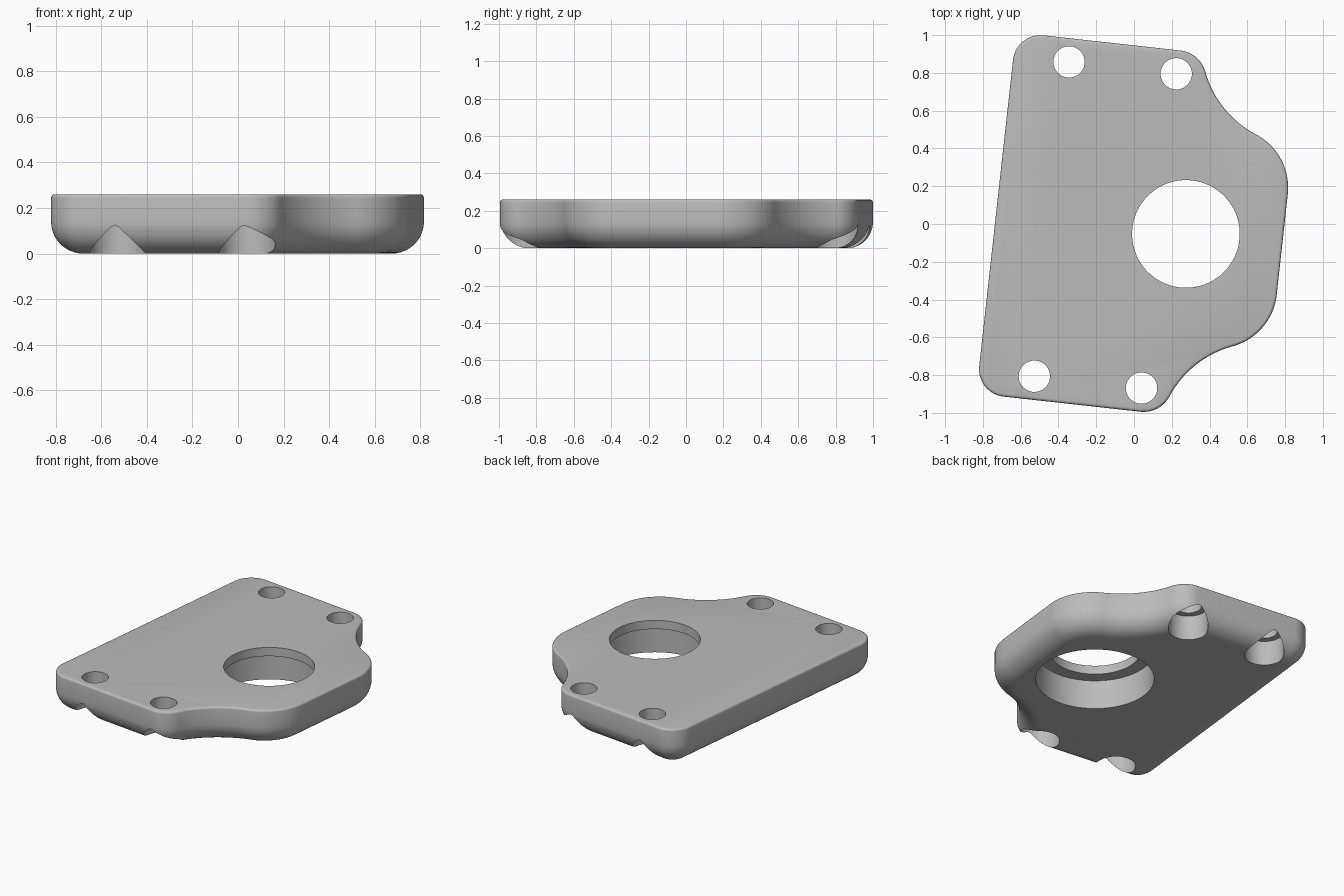
import bpy, bmesh, math
from mathutils import Vector, Matrix

cube = bpy.data.objects.get("Cube")
if cube:
    bpy.data.objects.remove(cube)

HEIGHT, FILLET, EDGE = 0.26, 0.14, 0.015
TURN = math.radians(-6.3)
HALF, MID = 0.962, -0.022      # half length and the mirror line of the plate
FRAME = Matrix.Rotation(TURN, 4, 'Z') @ Matrix.Translation((0, MID, 0))

steel = bpy.data.materials.new("plain_grey")
steel.use_nodes = True
GREY = (0.5, 0.5, 0.5, 1)
steel.diffuse_color = GREY
steel.node_tree.nodes["Principled BSDF"].inputs["Base Color"].default_value = GREY


def arc(centre, radius, start, end, steps):
    return [centre + radius * Vector((math.cos(t), math.sin(t)))
            for t in (start + (end - start) * i / steps for i in range(steps + 1))]


def angle(a, b):
    return math.atan2(b.y - a.y, b.x - a.x)


# Outline made of tangent arcs: outer corner, hollow flank, round boss
R_CORNER, R_BOSS, R_HOLLOW, R_BACK = 0.155, 0.318, 0.54, 0.146
corner = Vector((0.143, HALF - R_CORNER))
boss = Vector((0.474, 0.268))
back = Vector((-0.732 + R_BACK, HALF - R_BACK))
gap = boss - corner
ra, rb = R_CORNER + R_HOLLOW, R_BOSS + R_HOLLOW
along = (ra**2 - rb**2 + gap.length_squared) / (2 * gap.length)
side = math.sqrt(ra**2 - along**2)
e = gap.normalized()
hollow = corner + e * along + Vector((-e.y, e.x)) * side


def outline(inset):
    a1, a2 = angle(corner, hollow), angle(boss, hollow)
    b1 = angle(hollow, boss) % math.tau
    b2 = angle(hollow, corner) % math.tau
    upper = arc(boss, R_BOSS - inset, 0, a2, 20)
    upper += arc(hollow, R_HOLLOW + inset, b1, b2, 20)[1:-1]
    upper += arc(corner, R_CORNER - inset, a1, math.pi / 2, 14)
    upper += arc(back, R_BACK - inset, math.pi / 2, math.pi, 16)
    return upper + [Vector((p.x, -p.y)) for p in reversed(upper)]


def finish(name, bm):
    bm.transform(FRAME)
    bmesh.ops.recalc_face_normals(bm, faces=bm.faces)
    mesh = bpy.data.meshes.new(name)
    bm.to_mesh(mesh)
    bm.free()
    mesh.materials.append(steel)
    obj = bpy.data.objects.new(name, mesh)
    bpy.context.collection.objects.link(obj)
    return obj


# Plate: stacked outlines, large round below and small round above
levels = []
for i in range(13):
    t = math.pi / 2 * i / 12
    levels.append((FILLET * (1 - math.sin(t)), FILLET * (1 - math.cos(t))))
for i in range(5):
    t = math.pi / 2 * i / 4
    levels.append((EDGE * (1 - math.cos(t)), HEIGHT - EDGE * (1 - math.sin(t))))
bm = bmesh.new()
rings = [[bm.verts.new((p.x, p.y, z)) for p in outline(d)] for d, z in levels]
count = len(rings[0])
for low, high in zip(rings, rings[1:]):
    for i in range(count):
        j = (i + 1) % count
        bm.faces.new((low[i], low[j], high[j], high[i]))
bm.faces.new(rings[0])
bm.faces.new(rings[-1])
plate = finish("mounting_plate", bm)


# Holes, each with a wider recess from below
def drill(name, x, y, radius, top, sides):
    bm = bmesh.new()
    bottom = -0.1
    bmesh.ops.create_cone(bm, cap_ends=True, segments=sides, radius1=radius,
                          radius2=radius, depth=top - bottom,
                          matrix=Matrix.Translation((x, y, (top + bottom) / 2)))
    cutter = finish(name, bm)
    cutter.hide_render = True
    mod = plate.modifiers.new(name, 'BOOLEAN')
    mod.operation, mod.solver, mod.object = 'DIFFERENCE', 'EXACT', cutter
    bpy.ops.object.modifier_apply(modifier=name)
    bpy.data.objects.remove(cutter)


bpy.context.view_layer.objects.active = plate
plate.select_set(True)
drill("bearing_hole", 0.279, 0, 0.285, 0.4, 96)
drill("bearing_recess", 0.279, 0, 0.37, 0.2, 96)
for x in (-0.436, 0.135):
    for y in (-0.837, 0.837):
        drill("bolt_hole", x, y, 0.083, 0.4, 48)
        drill("bolt_recess", x, y, 0.124, 0.17, 48)

bpy.ops.object.shade_smooth_by_angle(angle=math.radians(30))
